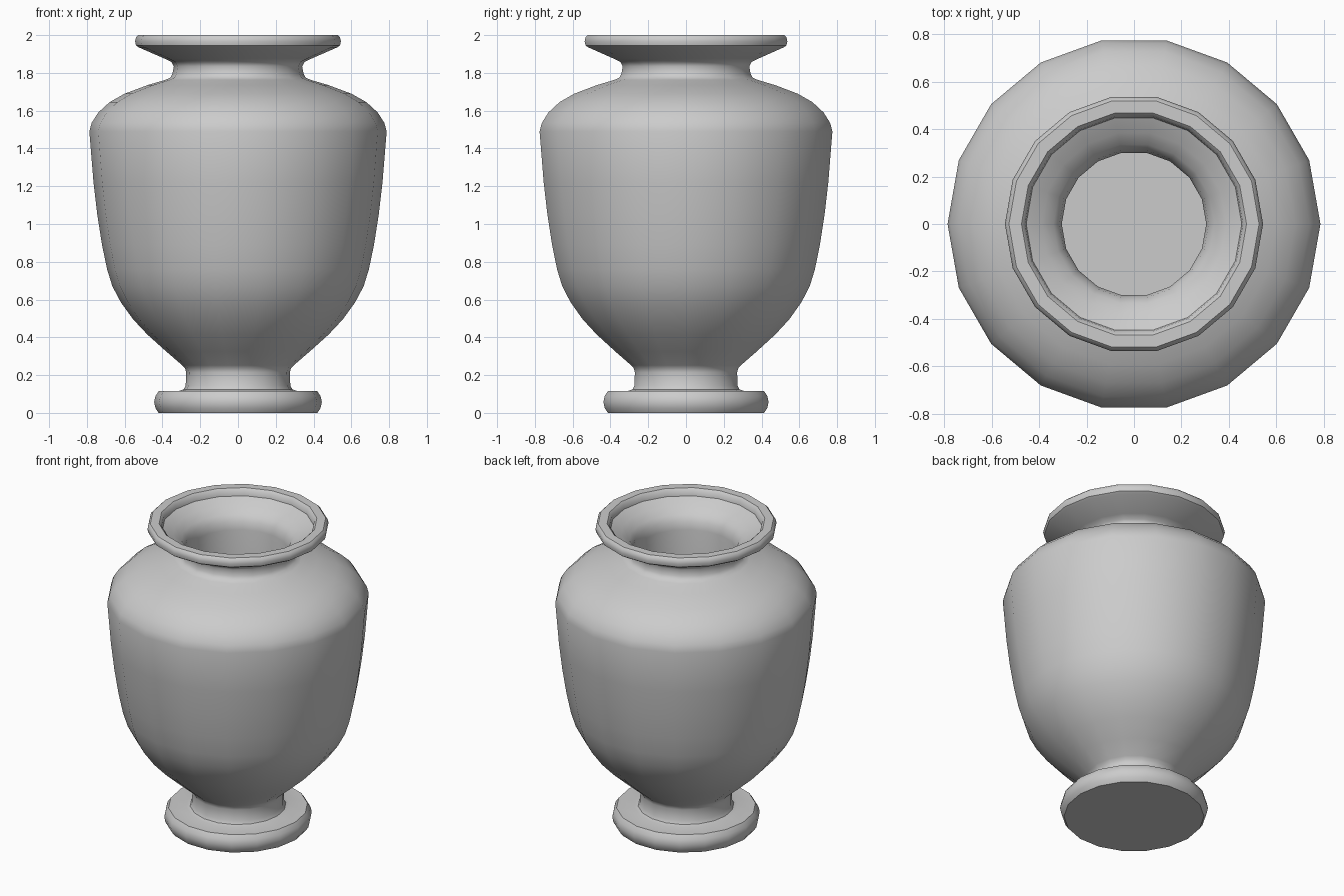
import bpy, bmesh, math

if "Cube" in bpy.data.objects:
    bpy.data.objects.remove(bpy.data.objects["Cube"])

SIDES = 18


def lathe(name, profile):
    """Revolve an (r, z) profile around z; ends at r = 0 are closed."""
    bm = bmesh.new()
    rings = []
    for r, z in profile:
        if r == 0:
            rings.append([bm.verts.new((0, 0, z))] * SIDES)
        else:
            rings.append([bm.verts.new((r * math.cos(math.tau * i / SIDES),
                                        r * math.sin(math.tau * i / SIDES), z))
                          for i in range(SIDES)])
    for a, b in zip(rings, rings[1:]):
        for i in range(SIDES):
            j = (i + 1) % SIDES
            quad = [a[i], a[j], b[j], b[i]]
            bm.faces.new(list(dict.fromkeys(quad)))
    bmesh.ops.recalc_face_normals(bm, faces=bm.faces[:])
    mesh = bpy.data.meshes.new(name)
    bm.to_mesh(mesh)
    bm.free()
    obj = bpy.data.objects.new(name, mesh)
    bpy.context.collection.objects.link(obj)
    bpy.ops.object.select_all(action='DESELECT')
    obj.select_set(True)
    bpy.context.view_layer.objects.active = obj
    bpy.ops.object.shade_smooth_by_angle(angle=math.radians(40))
    return obj


# Foot disc and stem
foot = [(0, 0), (0.42, 0), (0.437, 0.025), (0.444, 0.058), (0.437, 0.09),
        (0.418, 0.117), (0.31, 0.117), (0.288, 0.124), (0.277, 0.145),
        (0.275, 0.215), (0.28, 0.235), (0.295, 0.252)]
# Belly and shoulder
belly = [(0.38, 0.325), (0.48, 0.415), (0.555, 0.495), (0.62, 0.585),
         (0.665, 0.67), (0.693, 0.76), (0.72, 0.89), (0.745, 1.05),
         (0.765, 1.22), (0.787, 1.49), (0.775, 1.535), (0.74, 1.59),
         (0.68, 1.645), (0.6, 1.69), (0.48, 1.735), (0.385, 1.763)]
# Neck and flared rim
neck = [(0.358, 0.775 + 1), (0.347, 1.795), (0.34, 1.835), (0.352, 1.858),
        (0.39, 1.876), (0.525, 1.935), (0.54, 1.945), (0.545, 1.967),
        (0.54, 1.988), (0.528, 2.0)]
# Mouth and inner well
mouth = [(0.475, 2.0), (0.46, 1.985), (0.455, 1.955), (0.39, 1.922),
         (0.34, 1.885), (0.315, 1.85), (0.305, 1.8), (0.305, 1.3), (0, 1.3)]

lathe("vase", foot + belly + neck + mouth)
